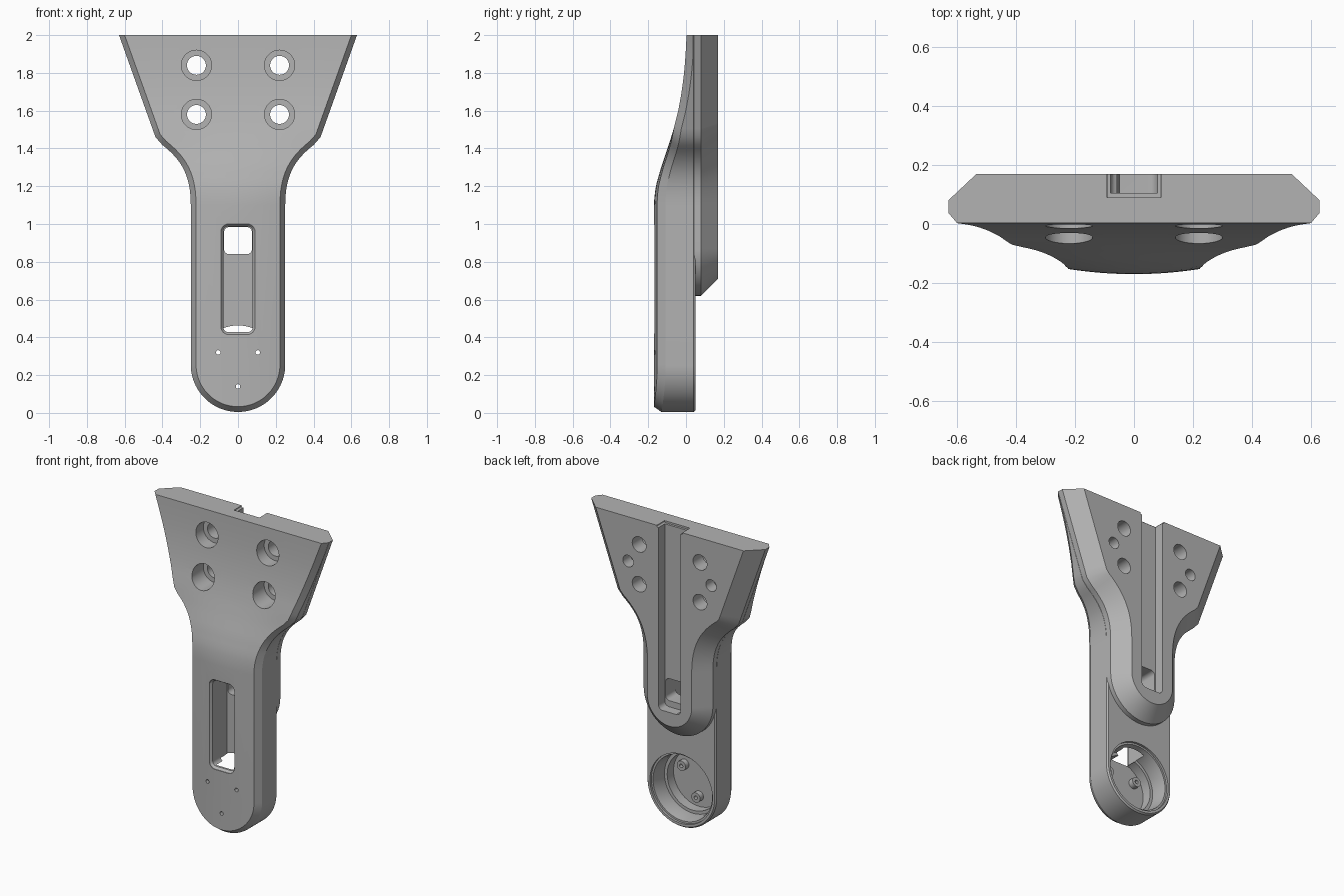
import bpy, bmesh, math
from mathutils import Vector

cube = bpy.data.objects.get("Cube")
if cube:
    bpy.data.objects.remove(cube, do_unlink=True)

grey = bpy.data.materials.new("matte grey")
grey.use_nodes = True
grey.diffuse_color = (0.45, 0.45, 0.45, 1)
grey.node_tree.nodes["Principled BSDF"].inputs["Base Color"].default_value = (0.45, 0.45, 0.45, 1)


def to_object(name, bm):
    bmesh.ops.remove_doubles(bm, verts=bm.verts, dist=1e-5)
    bmesh.ops.recalc_face_normals(bm, faces=bm.faces)
    mesh = bpy.data.meshes.new(name)
    bm.to_mesh(mesh)
    bm.free()
    mesh.materials.append(grey)
    ob = bpy.data.objects.new(name, mesh)
    bpy.context.collection.objects.link(ob)
    return ob


def skin(name, rings):
    """Join closed rings of points into a capped solid."""
    bm = bmesh.new()
    loops = [[bm.verts.new(p) for p in ring] for ring in rings]
    n = len(loops[0])
    for a, b in zip(loops, loops[1:]):
        for i in range(n):
            j = (i + 1) % n
            bm.faces.new((a[i], a[j], b[j], b[i]))
    bm.faces.new(loops[0])
    bm.faces.new(loops[-1])
    return to_object(name, bm)


def combine(target, tool, operation):
    tool.hide_render = True
    mod = target.modifiers.new(operation, "BOOLEAN")
    mod.operation, mod.solver, mod.object = operation, "EXACT", tool
    bpy.context.view_layer.objects.active = target
    bpy.ops.object.modifier_apply(modifier=mod.name)
    bpy.data.objects.remove(tool, do_unlink=True)


def turned(name, x, z, steps, sides=48):
    """Round solid along y from (y, radius) steps."""
    angles = [math.tau * i / sides for i in range(sides)]
    return skin(name, [[(x + r * math.cos(a), y, z + r * math.sin(a)) for a in angles]
                       for y, r in steps])


def rounded_box(name, half, z0, z1, radius, layers):
    """Rounded rectangle along y from (y, inset) layers."""
    rings = []
    for y, inset in layers:
        r, ring = radius - inset, []
        corners = ((half, z1), (-half, z1), (-half, z0), (half, z0))
        for k, (cx, cz) in enumerate(corners):
            cx -= math.copysign(radius, cx)
            cz += radius if k > 1 else -radius
            for s in range(7):
                a = (k + s / 6) * math.pi / 2
                ring.append((cx + r * math.cos(a), y, cz + r * math.sin(a)))
        rings.append(ring)
    return skin(name, rings)


def half_outline(centre_z):
    """Right edge from the wide top, through the neck, to the round foot."""
    top, corner = Vector((0.63, 2.0)), Vector((0.437, 1.46))
    pts = [top.lerp(corner, i / 12) for i in range(13)]
    a, b, c, d = map(Vector, ((0.4, 1.418), (0.3, 1.34), (0.25, 1.26), (0.25, 1.1)))
    for i in range(13):
        t = i / 12
        s = 1 - t
        pts.append(a * s**3 + b * 3 * s * s * t + c * 3 * s * t * t + d * t**3)
    for i in range(25):
        t = math.pi / 2 * i / 24
        pts.append(Vector((0.25 * math.cos(t), centre_z - 0.25 * math.sin(t))))
    return pts


def inset_points(pts, dist):
    out = []
    for i, p in enumerate(pts):
        d0 = (p - pts[i - 1]).normalized() if i else (pts[1] - p).normalized()
        d1 = (pts[i + 1] - p).normalized() if i < len(pts) - 1 else Vector((-1, 0))
        n0, n1 = Vector((d0.y, -d0.x)), Vector((d1.y, -d1.x))
        q = p + (n0 + n1) * dist / (1 + n0.dot(n1))
        if i == 0:
            q = p - Vector((dist / abs(d0.y), 0))
        if i == len(pts) - 1:
            q.x = 0
        out.append(q)
    return out


def front_y(x, z):
    """Front surface: bulged grip sweeping back towards the top."""
    knots = [(1.12, -0.17), (1.2, -0.16), (1.3, -0.132), (1.4, -0.098), (1.5, -0.066),
             (1.6, -0.041), (1.7, -0.023), (1.8, -0.01), (1.9, -0.002), (2.0, 0.003)]
    y = knots[0][1]
    for (z0, y0), (z1, y1) in zip(knots, knots[1:]):
        if z > z0:
            y = y0 + (y1 - y0) * min(1, (z - z0) / (z1 - z0))
    return y + 0.35 * x * x * max(0, min(1, (1.5 - z) / 0.4))


def slab(name, pts, layers):
    """Symmetric slab; each layer is (inset, y rule), first and last are the caps."""
    cols = [i / 5 - 1 for i in range(11)]
    edges = [(inset_points(pts, d), rule) for d, rule in layers]
    rings = []
    for i in range(len(pts)):
        def point(layer, u):
            q = edges[layer][0][i]
            return (q.x * u, edges[layer][1](q.x * u, q.y), q.y)
        last = len(layers) - 1
        ring = [point(0, u) for u in cols]
        ring += [point(k, 1) for k in range(1, last)]
        ring += [point(last, -u) for u in cols]
        ring += [point(k, -1) for k in range(last - 1, 0, -1)]
        rings.append(ring)
    return skin(name, rings)


def level(y):
    return lambda x, z: y


# Main body with bevelled front edge
body = slab("bracket_body", half_outline(0.255), [
    (0.028, front_y),
    (0, lambda x, z: min(front_y(x, z) + 0.04, 0.038)),
    (0, level(0.04)), (0.008, level(0.05))])

# Thick bevelled back plate
plate = slab("back_plate", half_outline(0.87), [
    (0.03, level(0.03)), (0, level(0.042)), (0, level(0.08)), (0.09, level(0.17))])
combine(body, plate, "UNION")

cutters = [
    # Back channel with a wider mouth at the top
    rounded_box("channel", 0.08, 0.8, 2.2, 0.03, [(0.105, 0), (0.3, 0)]),
    rounded_box("channel_mouth", 0.092, 1.988, 2.2, 0.005, [(0.09, 0), (0.3, 0)]),
    # Front slot and the opening into the channel
    rounded_box("front_slot", 0.09, 0.415, 1.0, 0.04,
                [(-0.3, 0), (-0.165, 0), (-0.15, 0.012), (0.0, 0.012)]),
    rounded_box("slot_opening", 0.074, 0.84, 0.984, 0.028, [(-0.1, 0), (0.14, 0)]),
    # Stepped round socket at the foot
    turned("socket", 0, 0.255, [(0.1, 0.226), (0.035, 0.226), (0.035, 0.214), (-0.02, 0.205),
                                (-0.07, 0.205), (-0.07, 0.185), (-0.135, 0.185)], 64)]
for side in (-1, 1):
    # Counterbored bolt holes and the small blind hole between them
    for z in (1.58, 1.84):
        cutters.append(turned("bolt_hole", side * 0.22, z, [
            (-0.3, 0.08), (0.07, 0.08), (0.07, 0.05), (0.3, 0.05)]))
    cutters.append(turned("pin_hole", side * 0.3, 1.71, [(0.09, 0.038), (0.3, 0.038)]))
for cutter in cutters:
    combine(body, cutter, "DIFFERENCE")

# Screw bosses inside the socket, drilled through
spots = [(-0.105, 0.32), (0.105, 0.32), (0, 0.14)]
for x, z in spots:
    combine(body, turned("screw_boss", x, z, [(-0.145, 0.032), (-0.1, 0.032)], 24), "UNION")
for x, z in spots:
    combine(body, turned("screw_hole", x, z, [(-0.3, 0.012), (0.1, 0.012)], 20), "DIFFERENCE")

bpy.ops.object.select_all(action="DESELECT")
body.select_set(True)
bpy.context.view_layer.objects.active = body
bpy.ops.object.shade_smooth_by_angle(angle=math.radians(25))
